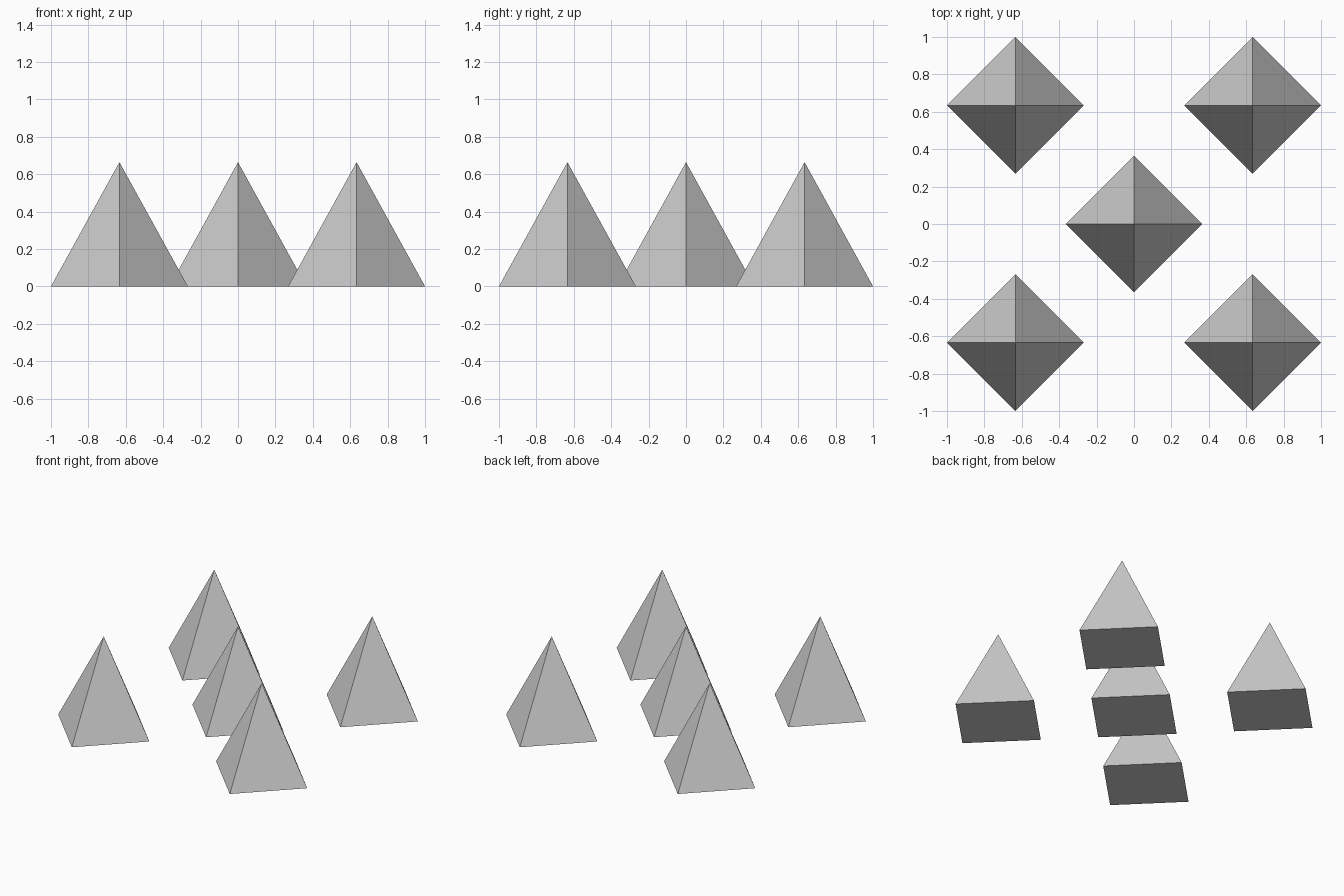
import bpy

if "Cube" in bpy.data.objects:
    bpy.data.objects.remove(bpy.data.objects["Cube"])

RADIUS = 0.366   # centre to base corner
HEIGHT = 0.664
OFFSET = 1 - RADIUS


def pyramid(name, x, y):
    # Four-sided cone: base corners lie on the x and y axes, base closed
    bpy.ops.mesh.primitive_cone_add(vertices=4, radius1=RADIUS, radius2=0,
                                    depth=HEIGHT, location=(x, y, HEIGHT / 2))
    bpy.context.object.name = name


# Centre pyramid
pyramid("centre_pyramid", 0, 0)

# Four corner pyramids
for side, sx in (("left", -1), ("right", 1)):
    for end, sy in (("front", -1), ("back", 1)):
        pyramid(f"{end}_{side}_pyramid", sx * OFFSET, sy * OFFSET)
